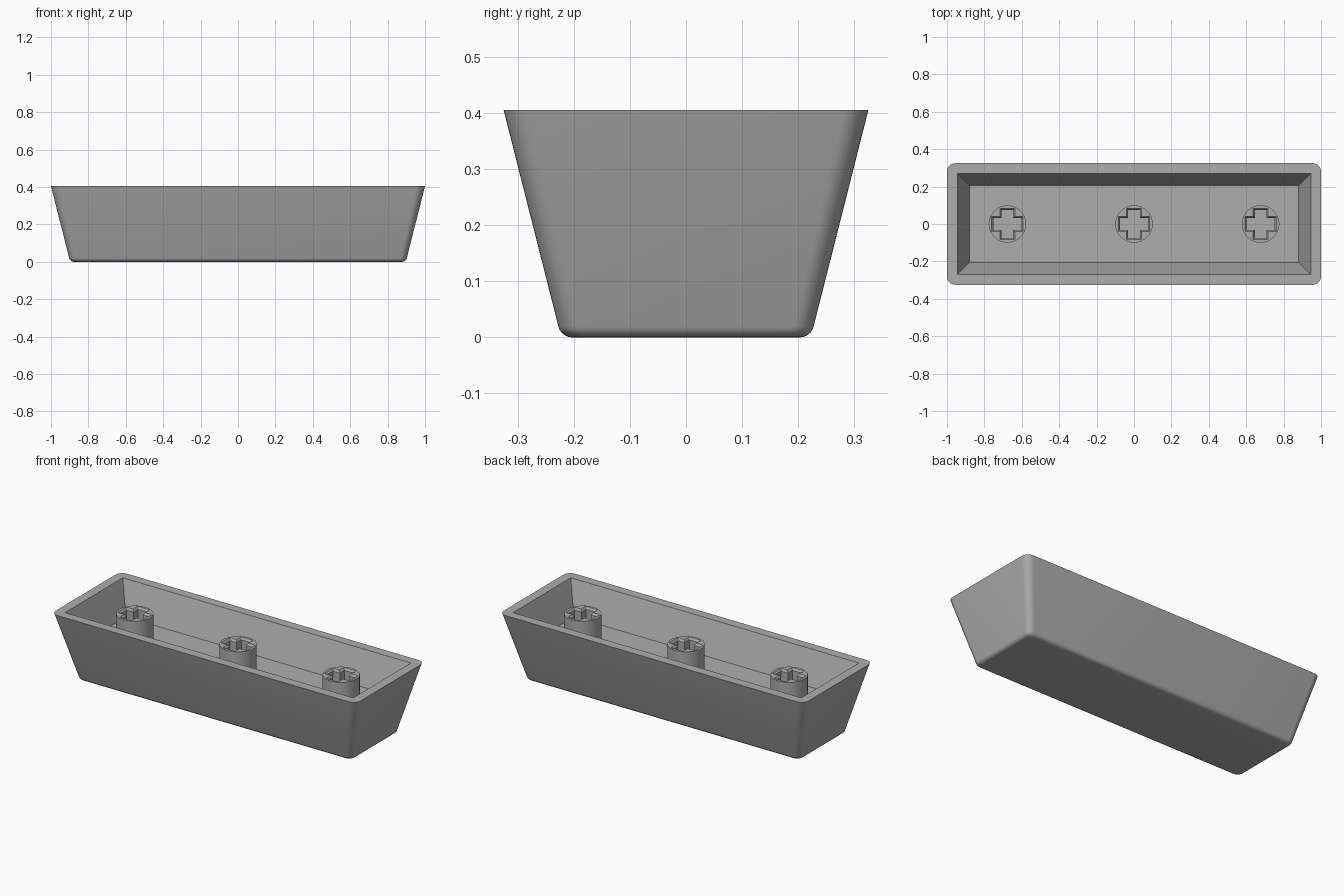
import bpy, bmesh, math

if "Cube" in bpy.data.objects:
    bpy.data.objects.remove(bpy.data.objects["Cube"])

GREY = (0.42, 0.42, 0.42, 1)
mat = bpy.data.materials.new("plain grey plastic")
mat.use_nodes = True
mat.diffuse_color = GREY
mat.node_tree.nodes["Principled BSDF"].inputs["Base Color"].default_value = GREY

HEIGHT, HALF_X, HALF_Y = 0.405, 1.0, 0.325
CORNER, FILLET, SLOPE = 0.045, 0.025, 0.253
FLOOR_Z, STEM_TOP = 0.215, 0.368


def ring(bm, points, z):
    return [bm.verts.new((x, y, z)) for x, y in points]


def loft(bm, a, b):
    for i in range(len(a)):
        j = (i + 1) % len(a)
        bm.faces.new((a[i], a[j], b[j], b[i]))


def fill_between(bm, outer, inner):
    edges = []
    for loop in (outer, inner):
        for i in range(len(loop)):
            pair = (loop[i - 1], loop[i])
            edges.append(bm.edges.get(pair) or bm.edges.new(pair))
    bmesh.ops.triangle_fill(bm, edges=edges, use_beauty=True)


def rectangle(hx, hy):
    return [(hx, hy), (-hx, hy), (-hx, -hy), (hx, -hy)]


def rounded_rectangle(hx, hy, r, steps=8):
    points = []
    for k, (sx, sy) in enumerate(((1, 1), (-1, 1), (-1, -1), (1, -1))):
        for i in range(steps + 1):
            a = (k + i / steps) * math.pi / 2
            points.append((sx * (hx - r) + r * math.cos(a),
                           sy * (hy - r) + r * math.sin(a)))
    return points


def cross(arm, half):
    quarter = [(arm, -half), (arm, half), (half, half)]
    points = []
    for _ in range(4):
        points += quarter
        quarter = [(-y, x) for x, y in quarter]
    return points


def finish(bm, name, location=(0, 0, 0)):
    bmesh.ops.recalc_face_normals(bm, faces=bm.faces)
    mesh = bpy.data.meshes.new(name)
    bm.to_mesh(mesh)
    bm.free()
    mesh.materials.append(mat)
    ob = bpy.data.objects.new(name, mesh)
    ob.location = location
    bpy.context.collection.objects.link(ob)
    bpy.ops.object.select_all(action='DESELECT')
    ob.select_set(True)
    bpy.context.view_layer.objects.active = ob
    bpy.ops.object.shade_smooth_by_angle(angle=math.radians(30))


# Tapered tray: sloping outer walls that roll into a flat underside
bm = bmesh.new()
tilt = math.atan(SLOPE)
tangent_z = FILLET * (1 - math.sin(tilt))
tangent_inset = SLOPE * (HEIGHT - tangent_z)
levels = [(HEIGHT, 0.0)]
for i in range(7):
    a = tilt + (math.pi / 2 - tilt) * i / 6
    levels.append((FILLET * (1 - math.sin(a)),
                   tangent_inset + FILLET * (math.cos(tilt) - math.cos(a))))
outer = [ring(bm, rounded_rectangle(HALF_X - d, HALF_Y - d, max(CORNER - d * 0.1, 0.02)), z)
         for z, d in levels]
for a, b in zip(outer, outer[1:]):
    loft(bm, a, b)
bm.faces.new(outer[-1])

# Sharp-cornered sloping cavity and flat rim
cavity_top = ring(bm, rectangle(0.945, 0.27), HEIGHT)
cavity_floor = ring(bm, rectangle(0.88, 0.205), FLOOR_Z)
loft(bm, cavity_top, cavity_floor)
bm.faces.new(cavity_floor)
fill_between(bm, outer[0], cavity_top)
finish(bm, "tray_shell")

# Round posts with a chamfered cross-shaped socket
for name, x in (("left_post", 0.677), ("middle_post", 0), ("right_post", -0.677)):
    bm = bmesh.new()
    circle = [(0.1 * math.cos(2 * math.pi * i / 48), 0.1 * math.sin(2 * math.pi * i / 48))
              for i in range(48)]
    base, top = ring(bm, circle, FLOOR_Z - 0.01), ring(bm, circle, STEM_TOP)
    loft(bm, base, top)
    mouth = ring(bm, cross(0.084, 0.04), STEM_TOP)
    throat = ring(bm, cross(0.075, 0.031), STEM_TOP - 0.012)
    socket = ring(bm, cross(0.075, 0.031), FLOOR_Z + 0.002)
    loft(bm, mouth, throat)
    loft(bm, throat, socket)
    bm.faces.new(socket)
    fill_between(bm, top, mouth)
    finish(bm, name, (x, 0, 0))
